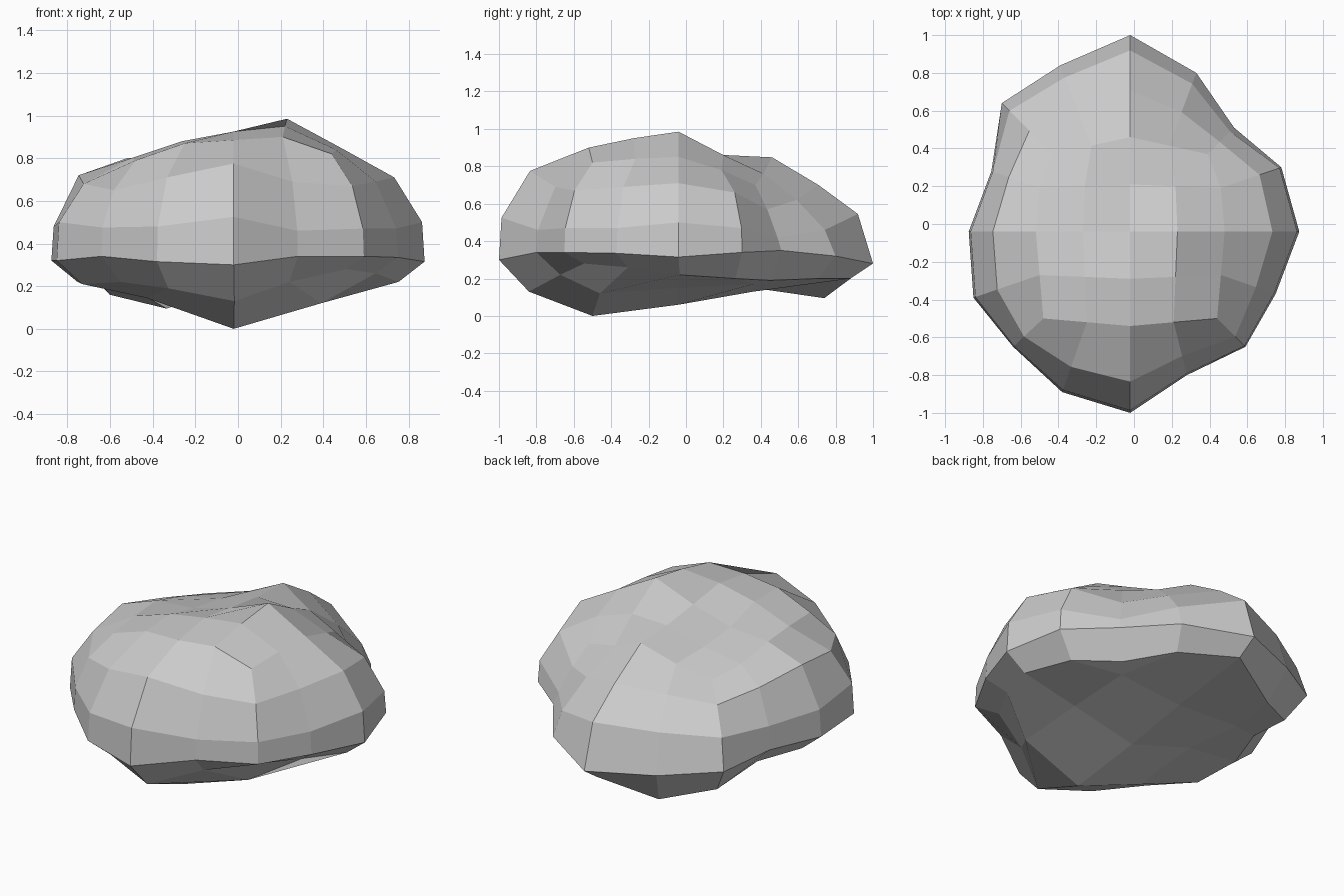
import bpy, bmesh

if "Cube" in bpy.data.objects:
    bpy.data.objects.remove(bpy.data.objects["Cube"])

# Plan outline of the widest edge, from the front middle counter-clockwise
RIM = [(-.02, -1.0), (.28, -.80), (.59, -.65), (.75, -.37), (.875, -.04), (.78, .30),
       (.53, .51), (.33, .80), (-.02, 1.0), (-.39, .84), (-.70, .64), (-.755, .28),
       (-.875, -.04), (-.85, -.39), (-.64, -.65), (-.38, -.89)]

# Side bands: (spread from top edge 0 to rim 1, same for the back, heights around the rock)
BANDS = [
    (1.0, 1.0, [.30, .34, .34, .335, .315, .34, .35, .32, .28, .29, .32, .33, .32, .32, .34, .315]),
    (.97, .85, [.525, .46, .47, .47, .50, .47, .42, .46, .545, .52, .50, .47, .48, .50, .475, .48]),
    (.64, .46, [.775, .69, .67, .69, .71, .66, .57, .62, .70, .67, .63, .67, .72, .68, .65, .71]),
]
# Underside: rim shrunk inward, with its own heights
UNDER = [.13, .22, .28, .26, .22, .20, .19, .20, .20, .095, .16, .22, .22, .21, .22, .19]

# Cap heights, rows run front to back and columns left to right
TOP = [[.79, .87, .885, .90, .82], [.80, .88, .925, .95, .84], [.80, .82, .89, .985, .85],
       [.745, .79, .86, .86, .78], [.70, .76, .848, .76, .70]]
BELLY = [[.145, .0, .12], [.19, .06, .15], [.15, .13, .17]]

# Grid cells around the cap border, in the same order as RIM
BORDER = ([(i, 0) for i in (2, 3)] + [(4, j) for j in range(4)] +
          [(i, 4) for i in (4, 3, 2, 1)] + [(0, j) for j in (4, 3, 2, 1)] +
          [(0, 0), (1, 0)])


def cap_xy(i, j):
    """Rounded-square grid position for the top, pinched at the back."""
    a, b = i - 2, j - 2
    pull = .045 if b == 2 else .02
    return -.02 + a * (.25 - pull / 2 * abs(b)), -.04 + b * (.25 - pull / 2 * abs(a))


bm = bmesh.new()


def cap(points):
    """Make a 4 x 4 patch of quads and return its border loop."""
    g = {cell: bm.verts.new(p) for cell, p in points.items()}
    for j in range(4):
        for i in range(4):
            bm.faces.new((g[i, j], g[i + 1, j], g[i + 1, j + 1], g[i, j + 1]))
    return [g[cell] for cell in BORDER]


def band(front, back, heights):
    ring = []
    for (x, y), cell, z in zip(RIM, BORDER, heights):
        cx, cy = cap_xy(*cell)
        s = back if cell[1] == 4 else front
        ring.append(bm.verts.new((cx + (x - cx) * s, cy + (y - cy) * s, z)))
    return ring


# Underside patch reaches almost to the rim; top patch is smaller
under = {c: (x * .86, y * (.88 if y > 0 else .84), z) for (x, y), c, z in zip(RIM, BORDER, UNDER)}
for j, row in enumerate(BELLY):
    for i, z in enumerate(row):
        under[i + 1, j + 1] = (-.02 + (i - 1) * .41, (-.5, -.04, .36)[j] + .04 * (i != 1 and j == 0), z)
top = {(i, j): (*cap_xy(i, j), TOP[j][i]) for i in range(5) for j in range(5)}

# Stack caps and bands, then bridge each neighbouring pair
rings = [cap(under)] + [band(*b) for b in BANDS] + [cap(top)]
for lo, hi in zip(rings, rings[1:]):
    for k in range(16):
        n = (k + 1) % 16
        bm.faces.new((lo[k], lo[n], hi[n], hi[k]))

bmesh.ops.recalc_face_normals(bm, faces=bm.faces)
mesh = bpy.data.meshes.new("rock")
bm.to_mesh(mesh)
bm.free()
bpy.context.collection.objects.link(bpy.data.objects.new("rock", mesh))
